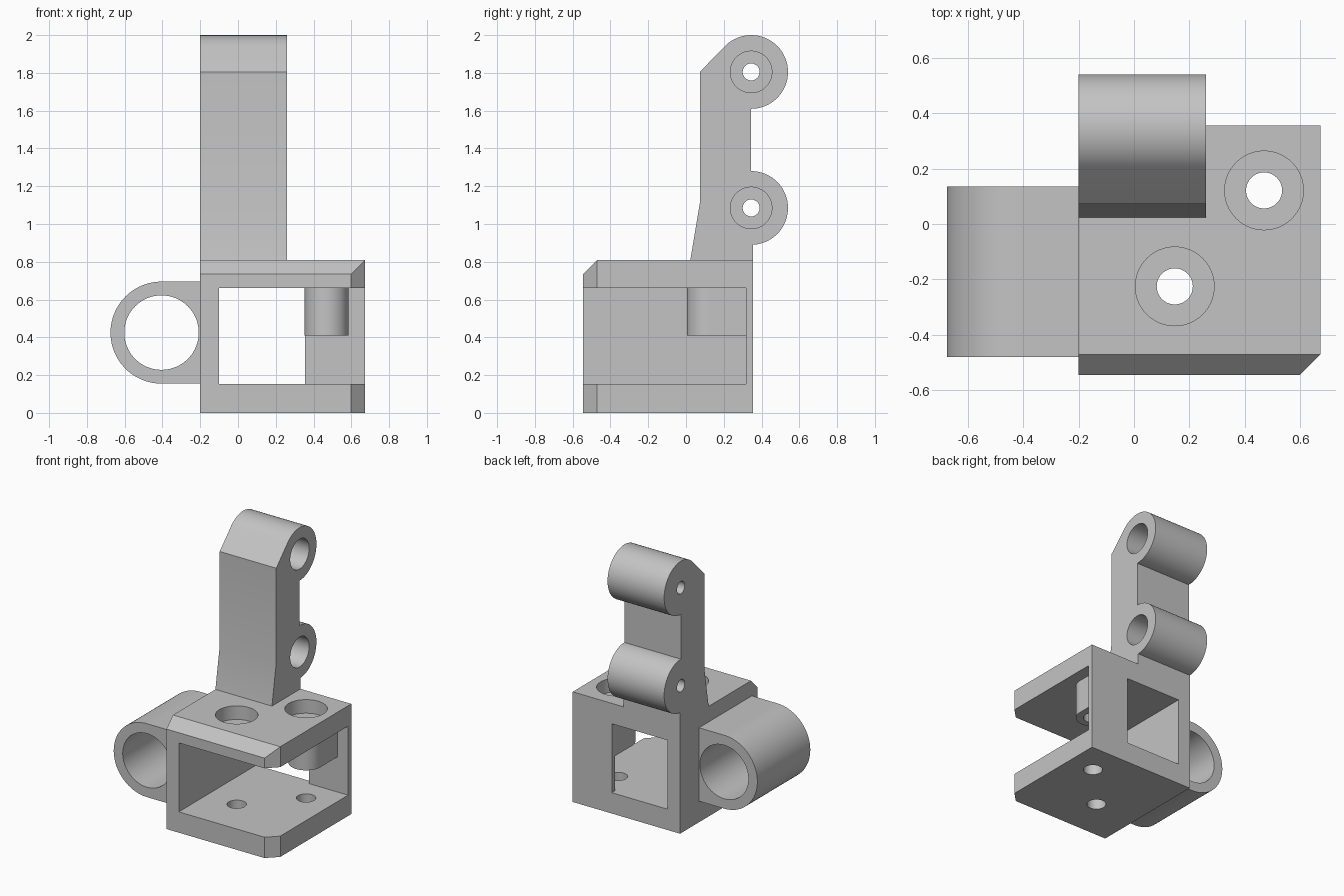
import bpy, bmesh, math

if "Cube" in bpy.data.objects:
    bpy.data.objects.remove(bpy.data.objects["Cube"], do_unlink=True)

grey = bpy.data.materials.new("light grey")
grey.use_nodes = True
COLOUR = (0.55, 0.55, 0.55, 1)
grey.diffuse_color = COLOUR
grey.node_tree.nodes["Principled BSDF"].inputs["Base Color"].default_value = COLOUR


def prism(name, pts, axis, lo, hi):
    """Extrude a 2D outline along an axis: x takes (y, z), y takes (x, z), z takes (x, y)."""
    place = {"x": lambda u, v: (lo, u, v),
             "y": lambda u, v: (u, lo, v),
             "z": lambda u, v: (u, v, lo)}[axis]
    move = [hi - lo if a == axis else 0 for a in "xyz"]
    bm = bmesh.new()
    face = bm.faces.new([bm.verts.new(place(u, v)) for u, v in pts])
    ext = bmesh.ops.extrude_face_region(bm, geom=[face], use_keep_orig=True)
    bmesh.ops.translate(bm, vec=move, verts=[g for g in ext["geom"] if isinstance(g, bmesh.types.BMVert)])
    bmesh.ops.recalc_face_normals(bm, faces=bm.faces)
    mesh = bpy.data.meshes.new(name)
    bm.to_mesh(mesh)
    bm.free()
    mesh.materials.append(grey)
    obj = bpy.data.objects.new(name, mesh)
    bpy.context.collection.objects.link(obj)
    return obj


def arc(cu, cv, r, a0, a1, n=40):
    return [(cu + r * math.cos(math.radians(a0 + (a1 - a0) * i / n)),
             cv + r * math.sin(math.radians(a0 + (a1 - a0) * i / n))) for i in range(n + 1)]


def circle(cu, cv, r, n=64):
    return arc(cu, cv, r, 0, 360, n)[:-1]


def rect(u0, u1, v0, v1):
    return [(u0, v0), (u1, v0), (u1, v1), (u0, v1)]


def cut(obj, cutters):
    """Subtract each (outline, axis, lo, hi) from the object, then smooth its curves."""
    bpy.ops.object.select_all(action="DESELECT")
    bpy.context.view_layer.objects.active = obj
    obj.select_set(True)
    for spec in cutters:
        tool = prism("cutter", *spec)
        tool.hide_render = True
        mod = obj.modifiers.new("cut", "BOOLEAN")
        mod.operation, mod.solver, mod.object = "DIFFERENCE", "EXACT", tool
        bpy.ops.object.modifier_apply(modifier=mod.name)
        mesh = tool.data
        bpy.data.objects.remove(tool, do_unlink=True)
        bpy.data.meshes.remove(mesh)
    bpy.ops.object.shade_smooth_by_angle(angle=math.radians(30))


X0, X1, Y0, Y1 = -0.2, 0.673, -0.545, 0.355
HOLES = [(0.147, -0.225), (0.469, 0.121)]

# Open box bracket with a chamfered front edge and corner, window and screw holes
bracket = prism("box_bracket",
                [(Y0, 0), (Y1, 0), (Y1, 0.81), (-0.47, 0.81), (Y0, 0.735)], "x", X0, X1)
cuts = [
    ([(X1 - 0.175, Y0 - 0.1), (X1 + 0.1, Y0 - 0.1), (X1 + 0.1, Y0 + 0.175)], "z", -0.1, 1),
    (rect(-0.1, 1, 0.153, 0.66), "y", -1, 0.318),
    (rect(-0.1, 0.355, 0.153, 0.66), "y", 0.2, 1),
]
for x, y in HOLES:
    cuts.append((circle(x, y, 0.065), "z", -0.1, 1))
    cuts.append((circle(x, y, 0.142), "z", 0.71, 1))
cut(bracket, cuts)

# Screw boss hanging from the top plate against the back wall
bx, by = HOLES[1]
boss = prism("screw_boss",
             arc(bx, by, 0.116, 180, 360) + [(bx + 0.116, 0.318), (bx - 0.116, 0.318)],
             "z", 0.41, 0.66)
cut(boss, [(circle(bx, by, 0.065), "z", 0.3, 0.8)])

# Side holder ring
ring = prism("side_ring",
             arc(-0.405, 0.425, 0.27, 90, 270, 64) + [(X0, 0.155), (X0, 0.695)],
             "y", -0.48, 0.135)
cut(ring, [(circle(-0.405, 0.425, 0.197, 80), "y", -1, 1)])

# Upright arm with two rounded hinge barrels at the back
CY, LOW, HIGH, R = 0.345, 1.085, 1.805, 0.195
arm = prism("upright_arm",
            [(0.023, 0.81), (Y1, 0.81), (Y1, LOW - R + 0.0005)]
            + arc(CY, LOW, R, -84, 90)
            + arc(CY, HIGH, R, -90, 135, 52)
            + [(0.073, HIGH), (0.073, 1.11)],
            "x", X0, 0.26)
cuts = []
for z in (LOW, HIGH):
    cuts.append((circle(CY, z, 0.045, 48), "x", -1, 1))
    cuts.append((circle(CY, z, 0.11), "x", -0.1, 1))
cut(arm, cuts)
